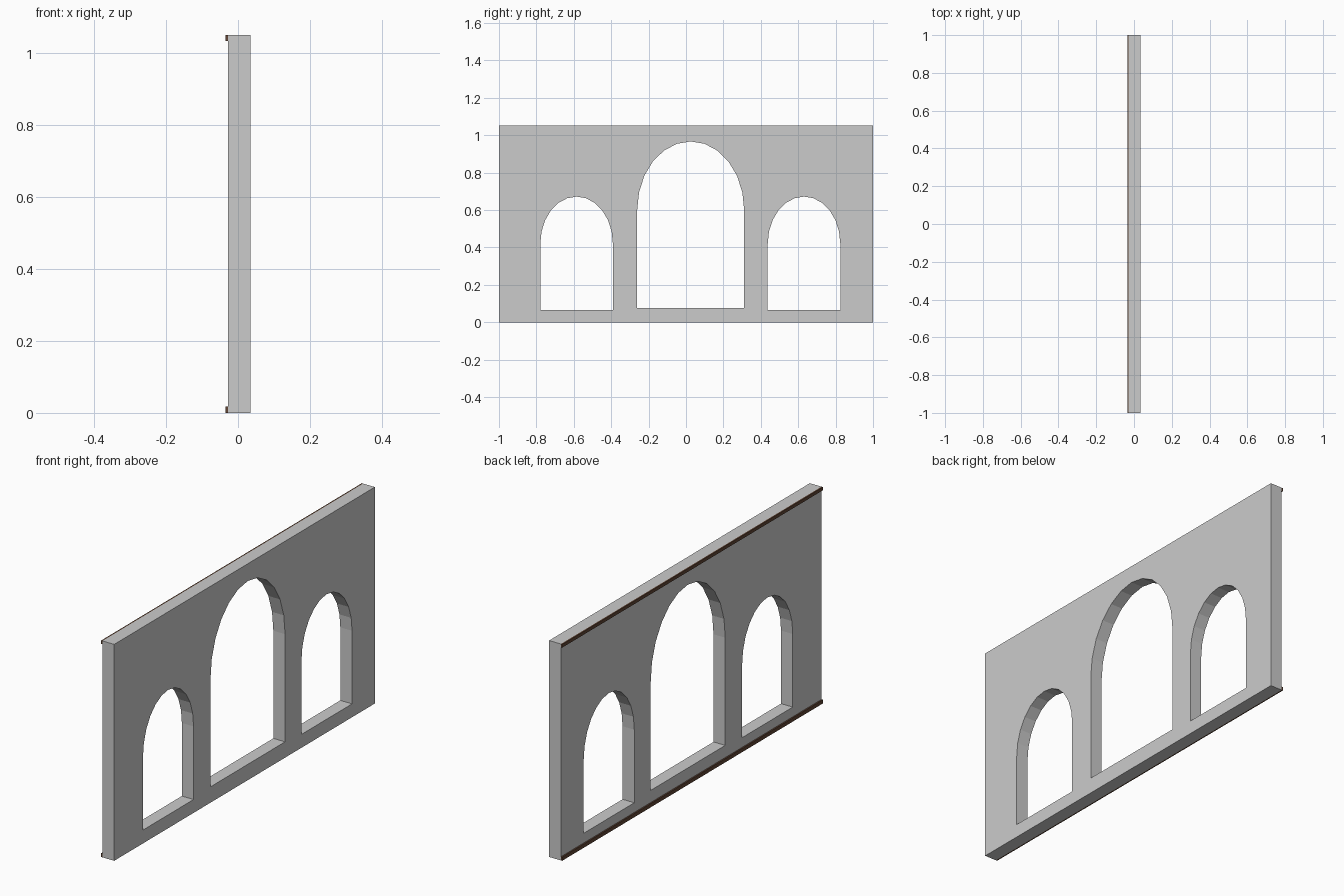
import bpy, math
from mathutils import Matrix

if "Cube" in bpy.data.objects:
    bpy.data.objects.remove(bpy.data.objects["Cube"])

H = 1.051              # wall height
X0, X1 = -0.028, 0.035  # wall faces


def arch(cy, half, bottom, spring, top, n=12):
    """Outline of a window: straight jambs with a half-ellipse head."""
    pts = [(cy - half, bottom), (cy + half, bottom)]
    for i in range(n + 1):
        a = math.pi * i / n
        pts.append((cy + half * math.cos(a), spring + (top - spring) * math.sin(a)))
    return pts


# Wall panel: rectangular profile with three arched holes, extruded along x
outlines = [
    [(-1, 0), (1, 0), (1, H), (-1, H)],
    arch(0.025, 0.286, 0.077, 0.60, 0.967),
    arch(-0.585, 0.194, 0.065, 0.42, 0.672),
    arch(0.631, 0.194, 0.065, 0.42, 0.672),
]
curve = bpy.data.curves.new("wall_profile", "CURVE")
curve.dimensions = "2D"
curve.fill_mode = "BOTH"
curve.extrude = (X1 - X0) / 2
for pts in outlines:
    s = curve.splines.new("POLY")
    s.points.add(len(pts) - 1)
    for p, (u, v) in zip(s.points, pts):
        p.co = (u, v, 0, 1)
    s.use_cyclic_u = True
tmp = bpy.data.objects.new("wall_profile", curve)
bpy.context.collection.objects.link(tmp)
bpy.context.view_layer.update()
mesh = bpy.data.meshes.new_from_object(tmp.evaluated_get(bpy.context.evaluated_depsgraph_get()))
bpy.data.objects.remove(tmp)
# Profile (u, v, depth) becomes (y, z, x)
mesh.transform(Matrix(((0, 0, 1, (X0 + X1) / 2), (1, 0, 0, 0), (0, 1, 0, 0), (0, 0, 0, 1))))
mesh.shade_flat()
wall = bpy.data.objects.new("arched_wall", mesh)
bpy.context.collection.objects.link(wall)

# Dark trim strips along the top and bottom of the -x face
brown = bpy.data.materials.new("dark_brown")
brown.diffuse_color = (0.12, 0.06, 0.035, 1)
brown.use_nodes = True
brown.node_tree.nodes["Principled BSDF"].inputs["Base Color"].default_value = brown.diffuse_color


def strip(name, z0, z1):
    bpy.ops.mesh.primitive_cube_add(size=1, location=((X0 - 0.035) / 2, 0, (z0 + z1) / 2))
    o = bpy.context.object
    o.name = name
    o.scale = (X0 + 0.035, 2, z1 - z0)
    o.data.materials.append(brown)


strip("bottom_trim", 0, 0.018)
strip("top_trim", H - 0.016, H)
